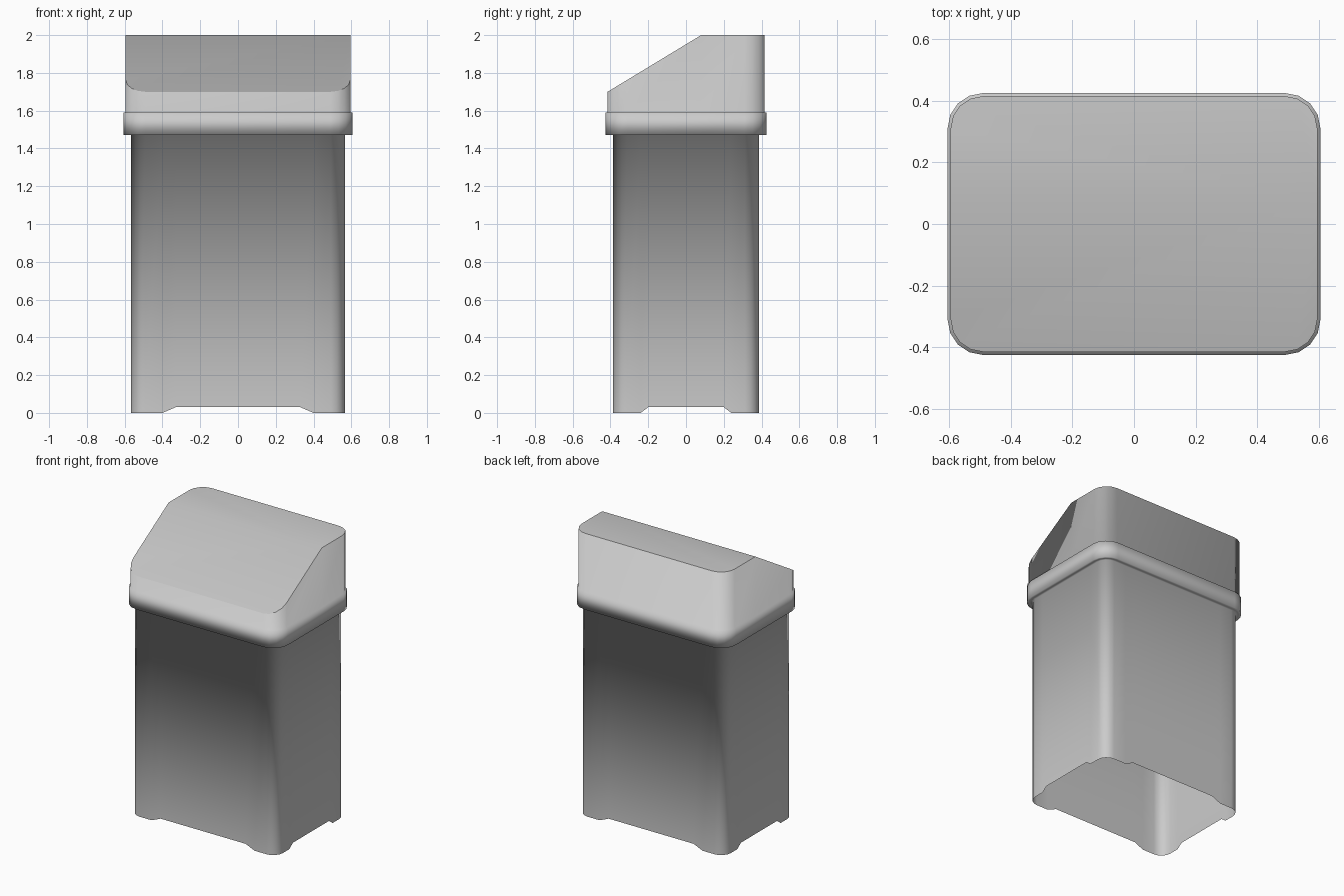
import bpy, bmesh, math

if "Cube" in bpy.data.objects:
    bpy.data.objects.remove(bpy.data.objects["Cube"])


def ring(hx, hy, r, xs=(), ys=(), seg=4):
    """Rounded rectangle, counter-clockwise, with extra points on its straight sides."""
    pts = []
    corners = [(1, 1), (-1, 1), (-1, -1), (1, -1)]
    sides = [[(x, hy) for x in sorted(xs, reverse=True)],
             [(-hx, y) for y in sorted(ys, reverse=True)],
             [(x, -hy) for x in sorted(xs)],
             [(hx, y) for y in sorted(ys)]]
    for k, (sx, sy) in enumerate(corners):
        for i in range(seg + 1):
            a = math.pi / 2 * (k + i / seg)
            pts.append((sx * (hx - r) + r * math.cos(a),
                        sy * (hy - r) + r * math.sin(a)))
        pts += sides[k]
    return pts


def loft(bm, levels):
    """Join successive rings of points with quads; returns the rings of verts."""
    rings = [[bm.verts.new((x, y, z(x, y) if callable(z) else z)) for x, y in pts]
             for pts, z in levels]
    for lo, hi in zip(rings, rings[1:]):
        n = len(lo)
        for i in range(n):
            j = (i + 1) % n
            bm.faces.new((lo[i], lo[j], hi[j], hi[i]))
    return rings


def finish(bm, name):
    me = bpy.data.meshes.new(name)
    bm.to_mesh(me)
    bm.free()
    me.shade_smooth()
    ob = bpy.data.objects.new(name, me)
    bpy.context.collection.objects.link(ob)
    return ob


# Bin body: open shell with shallow notches between the feet
BX, BY = 0.567, 0.387
NX, NY = (-0.40, -0.33, 0.33, 0.40), (-0.24, -0.20, 0.20, 0.24)


def foot_height(x, y):
    on_long = abs(abs(y) - BY) < 1e-5 and abs(x) < 0.34
    on_short = abs(abs(x) - BX) < 1e-5 and abs(y) < 0.21
    return 0.03 if on_long or on_short else 0.0


bm = bmesh.new()
body = ring(BX, BY, 0.075, NX, NY)
loft(bm, [(body, foot_height), (body, 1.47),
          (ring(0.586, 0.405, 0.093, NX, NY), 1.47)])
finish(bm, "bin_body")

# Lid: rim band stepping in to a hood with a sloping front
FOLD_Y, LX, LY = 0.08, 0.595, 0.415


def hood_height(x, y):
    return min(2.0, 1.70 + 0.30 * (y + LY) / (FOLD_Y + LY))


fold = (FOLD_Y,)
band = ring(0.605, 0.425, 0.115, (), fold)
hood = ring(LX, LY, 0.105, (), fold)
bm = bmesh.new()
rings = loft(bm, [(ring(0.586, 0.405, 0.093, (), fold), 1.47),
                  (band, 1.47), (band, 1.59), (hood, 1.59), (hood, hood_height)])

# Flat top and sloping front of the hood, inset to keep their shading even
top = rings[-1]
caps = [bm.faces.new([v for v in top if v.co.y >= FOLD_Y - 1e-5])]
front = [i for i, v in enumerate(top) if v.co.y <= FOLD_Y + 1e-5]
caps.append(bm.faces.new([top[i] for i in front]))
bmesh.ops.inset_region(bm, faces=caps, thickness=0.04, use_even_offset=True)
finish(bm, "lid")
